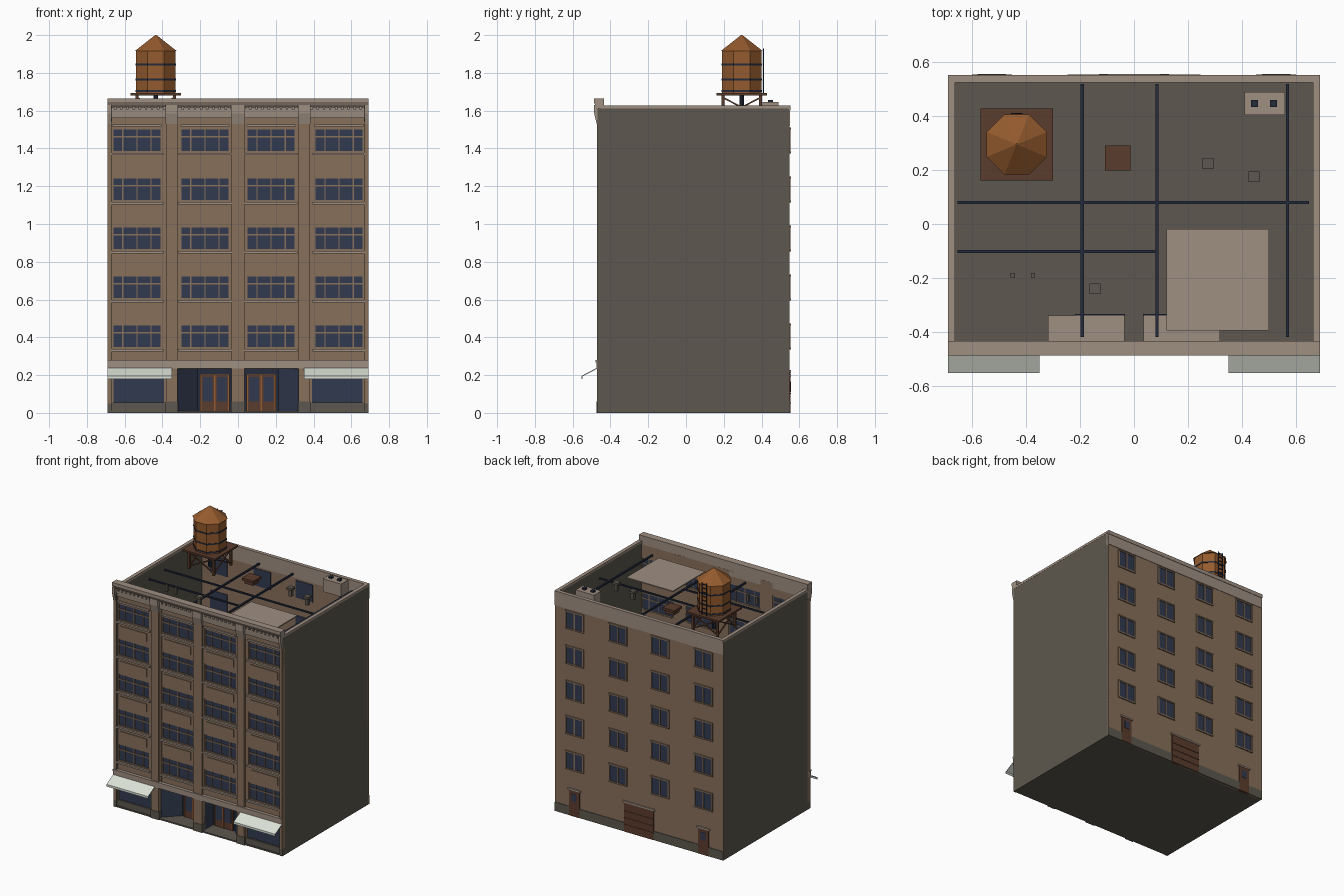
import bpy, bmesh, math
from mathutils import Vector, Matrix

if "Cube" in bpy.data.objects:
    bpy.data.objects.remove(bpy.data.objects["Cube"])


def material(name, rgb):
    m = bpy.data.materials.new(name)
    m.use_nodes = True
    col = [((c / 255 + 0.055) / 1.055) ** 2.4 / 0.85 for c in rgb] + [1]
    m.diffuse_color = col
    m.node_tree.nodes["Principled BSDF"].inputs["Base Color"].default_value = col
    return m


BRICK = material("tan brick", (125, 104, 84))
STONE = material("pale stone", (147, 132, 120))
GREY = material("grey render", (86, 81, 72))
GLASS = material("navy glass", (45, 53, 72))
METAL = material("dark metal", (32, 39, 54))
TANK = material("orange wood", (138, 84, 42))
WOOD = material("dark wood", (84, 55, 41))
CLOTH = material("white canvas", (205, 210, 200))


def finish(name, mat, bm):
    bmesh.ops.recalc_face_normals(bm, faces=bm.faces)
    me = bpy.data.meshes.new(name)
    bm.to_mesh(me)
    bm.free()
    me.materials.append(mat)
    ob = bpy.data.objects.new(name, me)
    bpy.context.collection.objects.link(ob)
    return ob


def boxes(name, mat, items):
    """One object from boxes given as x0, x1, y0, y1, z0, z1."""
    bm = bmesh.new()
    for x0, x1, y0, y1, z0, z1 in items:
        mid = Vector(((x0 + x1) / 2, (y0 + y1) / 2, (z0 + z1) / 2))
        size = Matrix.Diagonal((x1 - x0, y1 - y0, z1 - z0, 1))
        bmesh.ops.create_cube(bm, size=1, matrix=Matrix.Translation(mid) @ size)
    return finish(name, mat, bm)


def prisms(name, mat, profile, spans):
    """Extrude a (y, z) profile along each x span."""
    bm = bmesh.new()
    for x0, x1 in spans:
        face = bm.faces.new([bm.verts.new((x0, y, z)) for y, z in profile])
        new = bmesh.ops.extrude_face_region(bm, geom=[face])["geom"]
        moved = [v for v in new if isinstance(v, bmesh.types.BMVert)]
        bmesh.ops.translate(bm, verts=moved, vec=(x1 - x0, 0, 0))
    return finish(name, mat, bm)


def bars(name, mat, pairs, width):
    """Square bars between pairs of points."""
    bm = bmesh.new()
    for a, b in pairs:
        a, b = Vector(a), Vector(b)
        turn = (b - a).to_track_quat("Z", "Y").to_matrix().to_4x4()
        size = Matrix.Diagonal((width, width, (b - a).length, 1))
        bmesh.ops.create_cube(bm, size=1, matrix=Matrix.Translation((a + b) / 2) @ turn @ size)
    return finish(name, mat, bm)


def cone(name, mat, x, y, z0, z1, r0, r1, sides=8):
    bm = bmesh.new()
    place = Matrix.Translation((x, y, (z0 + z1) / 2)) @ Matrix.Rotation(math.pi / sides, 4, "Z")
    bmesh.ops.create_cone(bm, cap_ends=True, segments=sides, radius1=r0, radius2=r1,
                          depth=z1 - z0, matrix=place)
    return finish(name, mat, bm)


W, BACK, FRONT, ROOF = 0.69, 0.55, -0.455, 1.55
ROWS = [0.34 + 0.2595 * i for i in range(5)]
HIGH = 0.13
BAYS = [(-0.665, -0.405), (-0.305, -0.045), (0.045, 0.305), (0.405, 0.665)]

# Hollow shell: floor slab, side walls and back wall
boxes("floor_slab", GREY, [(-W, W, -0.465, BACK, 0, 0.01)])
boxes("side_walls", GREY, [(s * 0.678 - 0.012, s * 0.678 + 0.012, -0.468, 0.545, 0, 1.615) for s in (-1, 1)])
boxes("back_wall", BRICK, [(-W, W, 0.53, 0.547, 0, 1.52)])
boxes("back_parapet", STONE, [(-W, W, 0.528, 0.55, 1.52, 1.61), (-W, W, 0.525, 0.553, 1.6, 1.628)])
boxes("side_coping", STONE, [(s * 0.6775 - 0.0135, s * 0.6775 + 0.0135, -0.45, BACK, 1.612, 1.628) for s in (-1, 1)])
boxes("back_plinth", GREY, [(-W, W, 0.54, 0.551, 0, 0.065)])

# Front wall: spandrels and piers around open window bays
tops = [0.28] + [z + HIGH for z in ROWS]
boxes("front_spandrels", BRICK, [(-0.68, 0.68, FRONT, -0.435, a, b) for a, b in zip(tops, ROWS + [1.6])])
edges = [-0.685] + [x for bay in BAYS for x in bay] + [0.685]
boxes("front_piers", BRICK, [(edges[i], edges[i + 1], FRONT - 0.001, -0.434, 0.28, 1.6) for i in range(0, 10, 2)])
PILASTERS = [(-0.69, -0.67), (-0.38, -0.32), (-0.034, 0.034), (0.32, 0.38), (0.67, 0.69)]
boxes("pilasters", BRICK, [(a, b, -0.47, -0.435, 0.05, 1.55) for a, b in PILASTERS])
boxes("pilaster_bases", GREY, [(a - 0.003, b + 0.003, -0.473, -0.434, 0, 0.06) for a, b in PILASTERS[1:4]])
boxes("spandrel_panels", BRICK, [(a + 0.02, b - 0.02, -0.461, FRONT, z + 0.165, z + 0.225)
                                 for a, b in BAYS for z in ROWS[:4]])

# Front windows with frames, mullions and sills
glass, frames, sills = [], [], []
for a, b in BAYS:
    for z in ROWS:
        t = z + HIGH
        glass.append((a, b, -0.446, -0.441, z, t))
        frames += [(a, b, -0.452, -0.438, h - 0.004, h + 0.004) for h in (z + 0.004, z + 0.085, t - 0.004)]
        frames += [(x - 0.003, x + 0.003, -0.451, -0.439, z, t)
                   for x in (a + 0.003, a + 0.055, (a + b) / 2, b - 0.055, b - 0.003)]
        sills.append((a - 0.01, b + 0.01, -0.469, -0.44, z - 0.014, z - 0.002))
    sills.append((a, b, -0.465, -0.44, 1.515, 1.528))
boxes("front_glass", GLASS, glass)
boxes("front_window_frames", BRICK, frames)
boxes("front_sills", STONE, sills)

# Cornice, brackets, dentils and belt course
prisms("cornice", STONE, [(-0.435, 1.56), (-0.464, 1.56), (-0.468, 1.615), (-0.48, 1.63),
                          (-0.488, 1.645), (-0.488, 1.665), (-0.435, 1.665)], [(-W, W)])
prisms("cornice_brackets", STONE, [(-0.46, 1.53), (-0.473, 1.53), (-0.486, 1.585), (-0.486, 1.63), (-0.46, 1.63)],
       [(a - 0.003 * (abs(a) < 0.6), b + 0.003 * (abs(b) < 0.6)) for a, b in PILASTERS])
boxes("dentils", STONE, [(x - 0.006, x + 0.006, -0.476, -0.46, 1.605, 1.622)
                         for x in [-0.65 + 0.0325 * i for i in range(41)]])
boxes("belt_course", STONE, [(-W, W, -0.473, -0.435, 0.235, 0.272), (-W, W, -0.479, -0.435, 0.268, 0.28)])

# Shop fronts and their awnings
shops = [(-0.67, -0.38), (0.38, 0.67)]
boxes("shop_glass", GLASS, [(a, b, -0.448, -0.442, 0.05, 0.235) for a, b in shops])
boxes("shop_plinth", GREY, [(a, b, -0.46, -0.435, 0, 0.055) for a, b in shops])
boxes("shop_frames", BRICK, [(x - 0.006, x + 0.006, -0.454, -0.436, 0.055, 0.235)
                             for a, b in shops for x in (a + 0.006, b - 0.006)])
prisms("awnings", CLOTH, [(-0.47, 0.234), (-0.548, 0.193), (-0.548, 0.18), (-0.552, 0.18),
                          (-0.552, 0.196), (-0.47, 0.24)], [(-W, -0.35), (0.35, W)])

# Recessed entrances: angled glass, double doors and soffit
boxes("entrance_soffit", STONE, [(-0.32, -0.036, -0.45, -0.34, 0.232, 0.24), (0.036, 0.32, -0.45, -0.34, 0.232, 0.24)])
bm = bmesh.new()
for s in (-1, 1):
    for (xa, ya), (xb, yb) in (((0.32, -0.445), (0.215, -0.34)), ((0.034, -0.44), (0.034, -0.34))):
        bm.faces.new([bm.verts.new(p) for p in ((s * xa, ya, 0.01), (s * xb, yb, 0.01),
                                               (s * xb, yb, 0.235), (s * xa, ya, 0.235))])
finish("entrance_side_glass", GLASS, bm)
surround, leaf, pane = [], [], []
for s in (-1, 1):
    def span(a, b, *rest):
        return (min(s * a, s * b), max(s * a, s * b), *rest)
    surround.append(span(0.034, 0.218, -0.34, -0.334, 0.01, 0.235))
    leaf.append(span(0.046, 0.2, -0.345, -0.34, 0.01, 0.205))
    pane += [span(a, a + 0.053, -0.348, -0.344, 0.06, 0.19) for a in (0.059, 0.134)]
boxes("entrance_surrounds", METAL, surround)
boxes("entrance_doors", WOOD, leaf)
boxes("entrance_door_trim", TANK, [(x - 0.004, x + 0.004, -0.349, -0.34, 0.01, 0.207)
                                   for s in (-1, 1) for x in (s * 0.05, s * 0.123, s * 0.196)])
boxes("entrance_door_glass", GLASS, pane)

# Back windows, doors and loading shutter
glass, frames = [], []
for x in (-0.527, -0.172, 0.172, 0.527):
    for z in ROWS:
        a, b, t = x - 0.07, x + 0.07, z + 0.128
        glass.append((a, b, 0.526, 0.549, z, t))
        frames += [(c - 0.005, c + 0.005, 0.545, 0.554, z, t) for c in (a, x, b)]
        frames += [(a - 0.005, b + 0.005, 0.545, 0.555, h - 0.005, h + 0.005) for h in (z, t)]
boxes("back_glass", GLASS, glass)
boxes("back_window_frames", BRICK, frames)
doors = [(-0.57, -0.485, 0.19), (0.485, 0.57, 0.19), (-0.12, 0.12, 0.215)]
boxes("back_doors", WOOD, [(a, b, 0.53, 0.553, 0.0, t) for a, b, t in doors])
boxes("back_door_heads", STONE, [(a - 0.01, b + 0.01, 0.54, 0.556, t, t + 0.012) for a, b, t in doors])
boxes("shutter_ribs", WOOD, [(-0.12, 0.12, 0.55, 0.556, z, z + 0.006) for z in (0.05, 0.1, 0.15)])
boxes("back_door_panes", GLASS, [(a + 0.022, b - 0.022, 0.55, 0.555, 0.11, 0.165) for a, b, t in doors[:2]])

# Roof pipes, skylight slab, hatch, cooling unit and vents
pipes = [(x - 0.006, x + 0.006, -0.42, 0.52, ROOF - 0.006, ROOF + 0.006) for x in (-0.192, 0.085, 0.57)]
pipes += [(-0.655, b, y - 0.006, y + 0.006, ROOF - 0.005, ROOF + 0.005) for y, b in ((0.08, 0.65), (-0.102, 0.085))]
boxes("roof_pipes", METAL, pipes)
boxes("roof_slab", STONE, [(0.12, 0.5, -0.395, -0.018, 1.552, 1.56)])
boxes("roof_hatch", WOOD, [(-0.095, -0.025, 0.21, 0.28, ROOF, 1.578), (-0.107, -0.013, 0.198, 0.292, 1.575, 1.592)])
boxes("cooling_unit", STONE, [(0.41, 0.56, 0.405, 0.49, ROOF, 1.645)])
boxes("cooling_fans", METAL, [(x - 0.013, x + 0.013, 0.435, 0.461, 1.645, 1.657) for x in (0.447, 0.517)])
vents = [(0.275, 0.225), (0.445, 0.175), (-0.145, -0.24)]
boxes("roof_vents", GREY, [(x - 0.012, x + 0.012, y - 0.012, y + 0.012, ROOF, 1.6) for x, y in vents]
      + [(x - 0.02, x + 0.02, y - 0.02, y + 0.02, 1.598, 1.615) for x, y in vents]
      + [(x - 0.008, x + 0.008, -0.198, -0.182, ROOF, 1.6) for x in (-0.45, -0.375)])

# Water tank on its braced stand
TX, TY = -0.435, 0.295
boxes("tank_platform", WOOD, [(TX - 0.134, TX + 0.134, TY - 0.134, TY + 0.134, 1.68, 1.693)])
corners = [(TX + 0.1 * i, TY + 0.1 * j) for i, j in ((-1, -1), (1, -1), (1, 1), (-1, 1))]
bars("tank_legs", WOOD, [((x, y, ROOF), (x, y, 1.682)) for x, y in corners], 0.016)
braces = []
for p, q in zip(corners, corners[1:] + corners[:1]):
    braces += [((*p, 1.565), (*q, 1.67)), ((*q, 1.565), (*p, 1.67))]
bars("tank_braces", WOOD, braces, 0.008)
cone("tank_feed_pipe", METAL, TX, TY, ROOF, 1.685, 0.013, 0.013)
cone("tank_body", TANK, TX, TY, 1.693, 1.92, 0.113, 0.113)
cone("tank_roof", TANK, TX, TY, 1.915, 2.0, 0.121, 0.004)
for i, z in enumerate((1.705, 1.765, 1.845)):
    cone("tank_hoop_" + "abc"[i], METAL, TX, TY, z - 0.005, z + 0.005, 0.116, 0.116)
rails = [TX + 0.018, TX - 0.018]
bars("tank_ladder", METAL, [((x, TY + 0.115, 1.69), (x, TY + 0.115, 1.93)) for x in rails]
     + [((rails[0], TY + 0.115, 1.71 + 0.03 * i), (rails[1], TY + 0.115, 1.71 + 0.03 * i)) for i in range(8)], 0.005)
